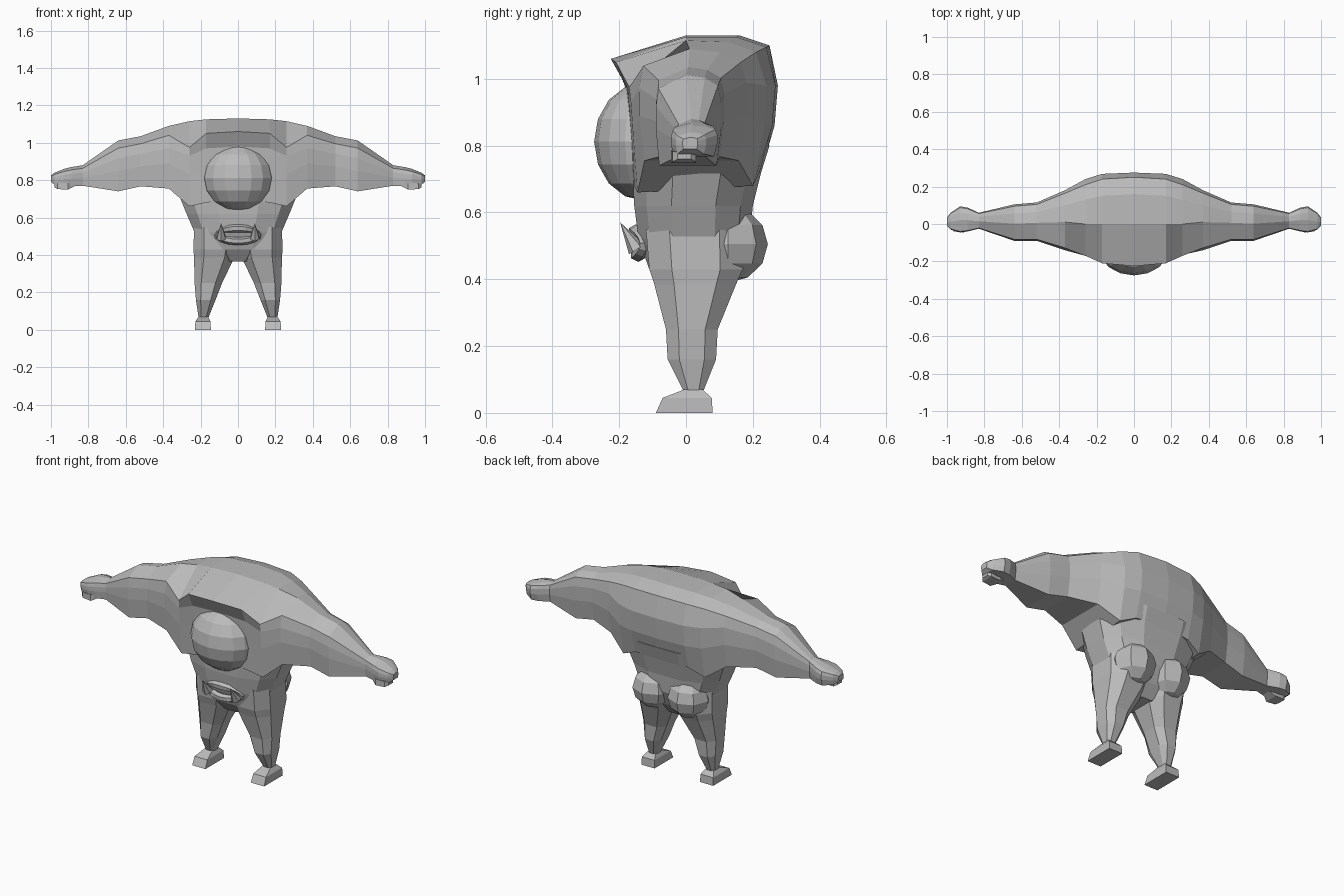
import bpy, bmesh, math
from mathutils import Vector, Matrix

if "Cube" in bpy.data.objects:
    bpy.data.objects.remove(bpy.data.objects["Cube"])

grey = bpy.data.materials.new("plain grey")
grey.diffuse_color = (0.5, 0.5, 0.5, 1)
grey.use_nodes = True
grey.node_tree.nodes["Principled BSDF"].inputs["Base Color"].default_value = grey.diffuse_color


def finish(name, bm):
    bmesh.ops.recalc_face_normals(bm, faces=bm.faces)
    me = bpy.data.meshes.new(name)
    bm.to_mesh(me)
    bm.free()
    me.materials.append(grey)
    ob = bpy.data.objects.new(name, me)
    bpy.context.collection.objects.link(ob)
    return ob


def loft(name, rings):
    """Skin a list of equal-length point rings and cap both ends."""
    bm = bmesh.new()
    vs = [[bm.verts.new(p) for p in r] for r in rings]
    n = len(vs[0])
    for a, b in zip(vs, vs[1:]):
        for i in range(n):
            j = (i + 1) % n
            bm.faces.new((a[i], a[j], b[j], b[i]))
    bm.faces.new(vs[0])
    bm.faces.new(vs[-1])
    return finish(name, bm)


def ball(name, loc, size, segs, rings):
    bm = bmesh.new()
    bmesh.ops.create_uvsphere(bm, u_segments=segs, v_segments=rings, radius=1)
    for v in bm.verts:
        v.co = Vector(loc) + v.co * Vector(size)
    return finish(name, bm)


def oval(z, x0, x1, y0, y1, n=8, power=0.75):
    """Horizontal rounded ring between the given limits."""
    pts = []
    for k in range(n):
        a = 2 * math.pi * (k + 0.5) / n
        c, s = math.cos(a), math.sin(a)
        c = math.copysign(abs(c) ** power, c)
        s = math.copysign(abs(s) ** power, s)
        f = math.cos(math.pi / n) ** power
        pts.append(((x0 + x1) / 2 + (x1 - x0) / 2 * c / f,
                    (y0 + y1) / 2 + (y1 - y0) / 2 * s / f, z))
    return pts


# Shoulders, brow and arms: (y, z) sections lofted from hand to hand
trunk = [
    (0, [(0, 1.13), (.16, 1.13), (.25, 1.10), (.275, .98), (.265, .86), (.23, .74),
         (-.16, .70), (-.17, .85), (-.18, .98), (-.225, 1.06)]),
    (.17, [(0, 1.125), (.15, 1.125), (.24, 1.095), (.268, .98), (.258, .86), (.22, .72),
           (-.155, .68), (-.165, .85), (-.175, .97), (-.21, 1.05)]),
    (.26, [(0, 1.115), (.13, 1.11), (.21, 1.08), (.24, .98), (.235, .86), (.20, .68),
           (-.145, .66), (-.158, .83), (-.165, .93), (-.17, .975)]),
]
template = [(.47, 1), (.75, .97), (.95, .88), (1, .70), (1, .40), (.93, 0),
            (.05, 0), (0, .40), (0, .65), (.04, .85)]
arm_boxes = [(.37, -.14, .18, .755, 1.09), (.52, -.09, .115, .767, 1.035),
             (.64, -.09, .105, .74, 1.012), (.83, -.025, .06, .77, .88),
             (.89, -.04, .088, .768, .87), (.93, -.045, .094, .768, .86),
             (.98, -.03, .06, .775, .84), (1.0, -.01, .035, .79, .825)]
sections = trunk + [(x, [(y0 + (y1 - y0) * u, z0 + (z1 - z0) * v) for u, v in template])
                    for x, y0, y1, z0, z1 in arm_boxes]
rings = [[(-x, y, z) for y, z in s] for x, s in reversed(sections[1:])]
rings += [[(x, y, z) for y, z in s] for x, s in sections]
loft("shoulders_and_arms", rings)

# Belly tapering to the hips
belly = [(.80, .32, -.165, .25), (.72, .315, -.16, .225), (.62, .275, -.155, .20),
         (.52, .232, -.142, .19), (.43, .215, -.11, .15), (.365, .08, -.06, .10)]
loft("belly", [oval(z, -w, w, a, b, 12) for z, w, a, b in belly])

# Legs, feet, buttocks, thumbs
leg = [(.55, .02, .235, -.12, .17), (.43, .01, .238, -.11, .17), (.385, .02, .235, -.095, .15),
       (.25, .085, .232, -.06, .095), (.16, .12, .225, -.055, .09), (.06, .16, .21, -.005, .05)]
foot = [(0, .145, .23, -.09, .08), (.045, .147, .228, -.07, .077), (.07, .16, .21, -.005, .05)]
for s, side in ((1, "left"), (-1, "right")):
    loft(side + "_leg", [oval(z, s * a, s * b, c, d) for z, a, b, c, d in leg])
    loft(side + "_foot", [[(s * a, c, z), (s * b, c, z), (s * b, d, z), (s * a, d, z)]
                          for z, a, b, c, d in foot])
    ball(side + "_buttock", (s * .112, .125, .505), (.118, .12, .115), 8, 6)
    thumb = [(.87, -.02, .02, .77, .79), (.91, -.045, .03, .75, .785),
             (.965, -.04, .03, .752, .783), (.98, -.025, .015, .76, .78)]
    loft(side + "_thumb", [[(s * x, a, c), (s * x, b, c), (s * x, b, d), (s * x, a, d)]
                           for x, a, b, c, d in thumb])

    # Tusk rising from the lip
    bm = bmesh.new()
    bmesh.ops.create_cone(bm, cap_ends=True, segments=6, radius1=.028, radius2=0, depth=.095)
    bm.transform(Matrix.Translation((s * .09, -.172, .53)) @ Matrix.Rotation(math.radians(32), 4, 'X'))
    finish(side + "_tusk", bm)

# Single large eye
ball("eye", (0, -.125, .812), (.19, .15, .177), 16, 8)

# Ring of lips around the mouth, leaning with the belly
lips = []
for i in range(17):
    a = 2 * math.pi * i / 16
    c, s = math.cos(a), math.sin(a)
    ring = []
    for k in range(6):
        b = 2 * math.pi * k / 6
        r = .022 * math.cos(b)
        z = (.034 + r) * s
        ring.append(((.107 + r) * c, -.147 + .024 * math.sin(b) - .08 * z + .03 * c * c, .508 + z))
    lips.append(ring)
loft("lips", lips)
